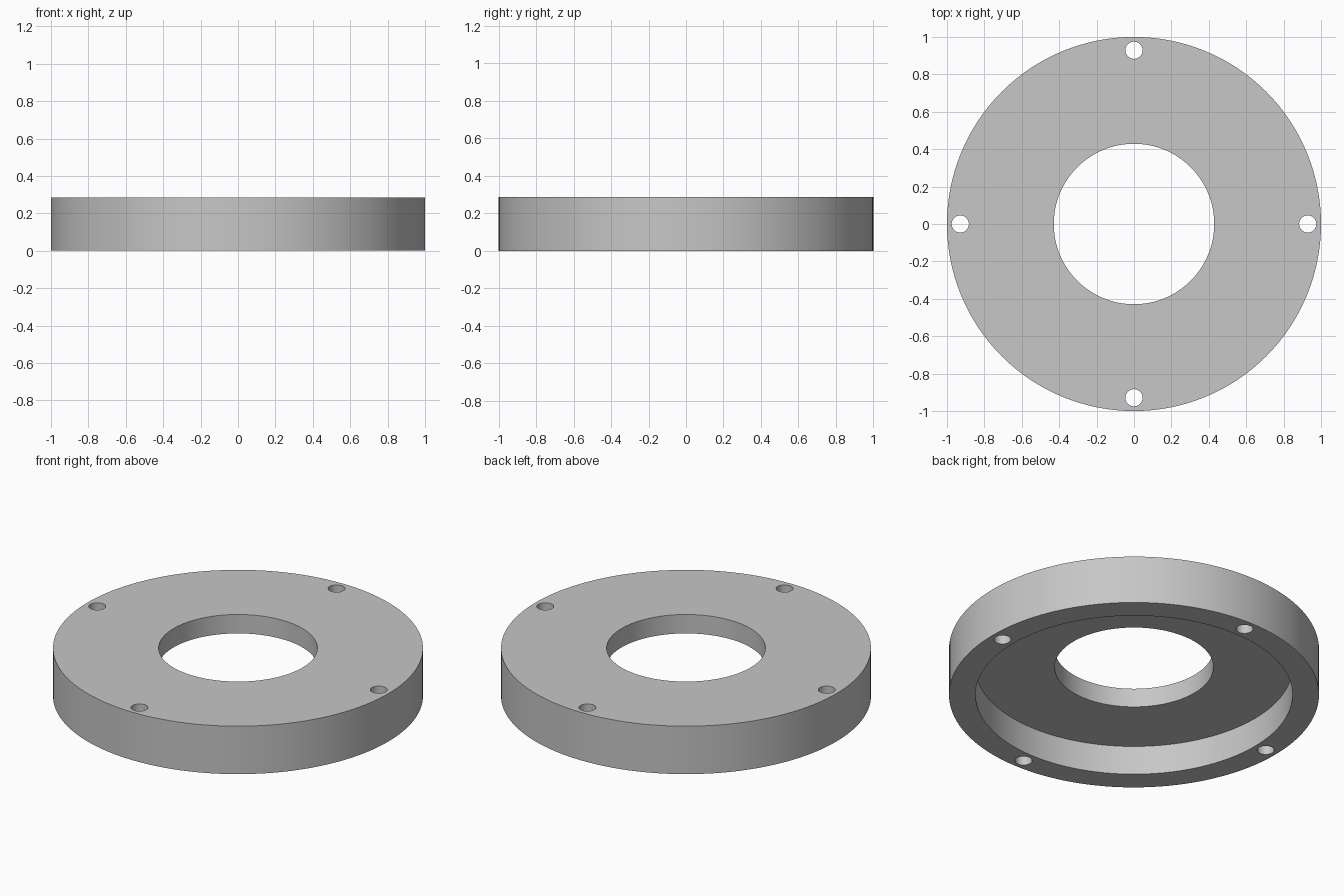
import bpy
import bmesh
import math
from mathutils import Matrix, Vector

# Main dimensions
HEIGHT = 0.286
FLOOR_Z = 0.173
OUTER_R, RECESS_R, BORE_R = 1.0, 0.857, 0.429
BOLT_R, BOLT_CIRCLE, BOLTS = 0.046, 0.929, 4
SEGMENTS = 128

default_cube = bpy.data.objects.get("Cube")
if default_cube:
    bpy.data.objects.remove(default_cube, do_unlink=True)


def make_material(name, colour):
    mat = bpy.data.materials.new(name)
    mat.use_nodes = True
    mat.diffuse_color = colour
    for node in mat.node_tree.nodes:
        if node.type == 'BSDF_PRINCIPLED':
            node.inputs["Base Color"].default_value = colour
    return mat


def make_object(name, bm, mat):
    bmesh.ops.recalc_face_normals(bm, faces=bm.faces)
    mesh = bpy.data.meshes.new(name)
    bm.to_mesh(mesh)
    bm.free()
    mesh.materials.append(mat)
    obj = bpy.data.objects.new(name, mesh)
    bpy.context.collection.objects.link(obj)
    return obj


grey = make_material("light grey metal", (0.57, 0.57, 0.57, 1))

# Flange body: stepped section turned around the z axis
section = [(BORE_R, HEIGHT), (OUTER_R, HEIGHT), (OUTER_R, 0),
           (RECESS_R, 0), (RECESS_R, FLOOR_Z), (BORE_R, FLOOR_Z)]
bm = bmesh.new()
verts = [bm.verts.new((r, 0, z)) for r, z in section]
edges = [bm.edges.new((v, verts[i - 1])) for i, v in enumerate(verts)]
bmesh.ops.spin(bm, geom=verts + edges, cent=(0, 0, 0), axis=(0, 0, 1),
               angle=math.tau, steps=SEGMENTS, use_merge=True)
bmesh.ops.remove_doubles(bm, verts=bm.verts, dist=0.0001)
flange = make_object("flange_body", bm, grey)

# Bolt hole cutters, evenly spaced through the rim
bm = bmesh.new()
for i in range(BOLTS):
    angle = math.tau * i / BOLTS
    centre = Vector((BOLT_CIRCLE * math.cos(angle),
                     BOLT_CIRCLE * math.sin(angle), HEIGHT / 2))
    bmesh.ops.create_cone(bm, cap_ends=True, segments=32, radius1=BOLT_R,
                          radius2=BOLT_R, depth=HEIGHT * 2,
                          matrix=Matrix.Translation(centre))
cutter = make_object("bolt_hole_cutter", bm, grey)
cutter.hide_render = True

# Cut the holes and keep the result
cut = flange.modifiers.new("bolt_holes", 'BOOLEAN')
cut.operation = 'DIFFERENCE'
cut.solver = 'EXACT'
cut.object = cutter
bpy.ops.object.select_all(action='DESELECT')
flange.select_set(True)
bpy.context.view_layer.objects.active = flange
bpy.ops.object.modifier_apply(modifier=cut.name)
bpy.data.objects.remove(cutter, do_unlink=True)

# Smooth round walls, sharp rims
bpy.ops.object.shade_smooth_by_angle(angle=math.radians(30))
